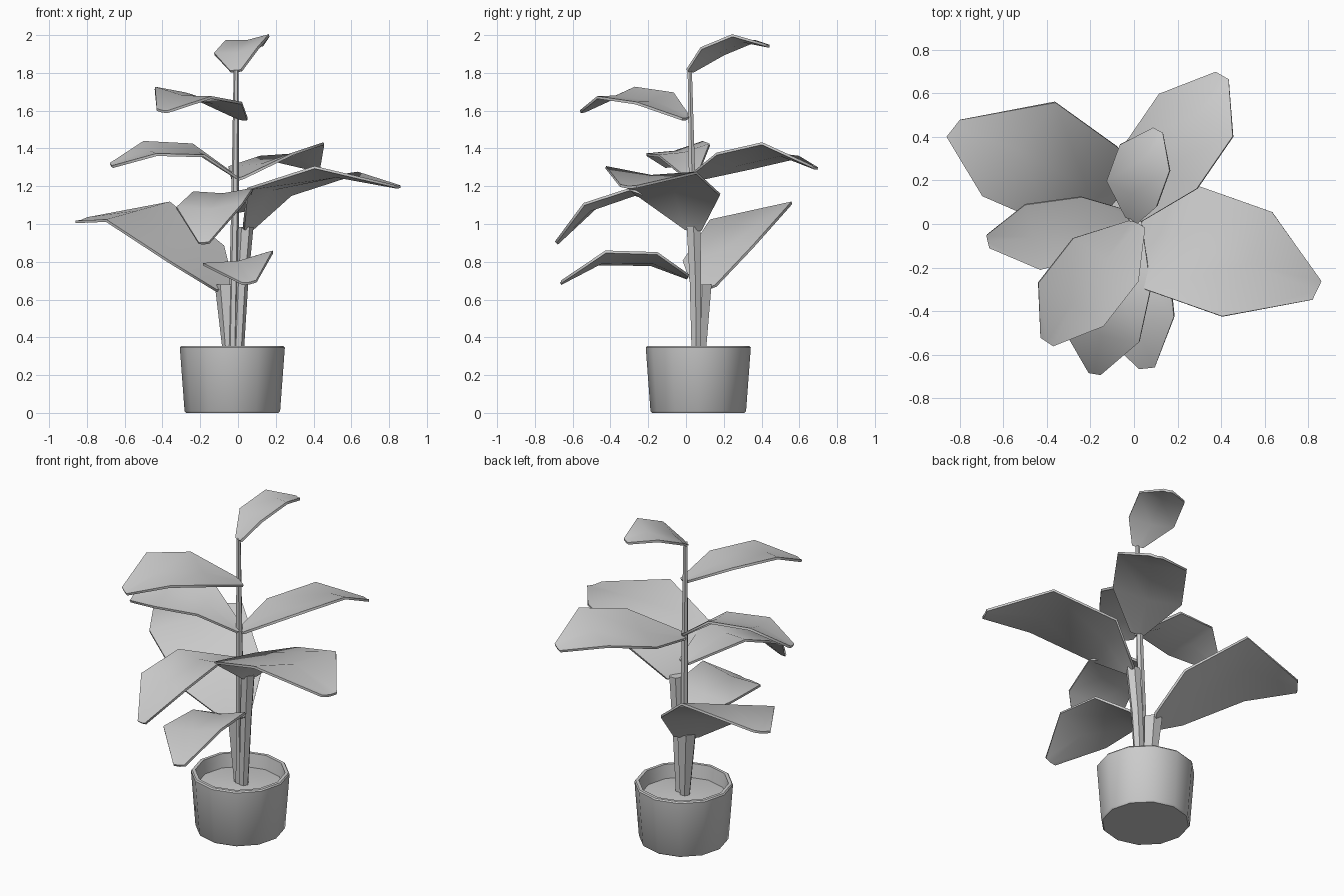
import bpy, bmesh, math
from mathutils import Vector

cube = bpy.data.objects.get("Cube")
if cube:
    bpy.data.objects.remove(cube, do_unlink=True)

# One plain grey for the whole plant
grey = bpy.data.materials.new("plain grey")
grey.use_nodes = True
grey.diffuse_color = (0.6, 0.6, 0.6, 1)
grey.node_tree.nodes["Principled BSDF"].inputs["Base Color"].default_value = grey.diffuse_color


def finish(name, bm, angle, thickness=0):
    """Turn a bmesh into a smooth-shaded object, thickened if asked."""
    bmesh.ops.recalc_face_normals(bm, faces=bm.faces)
    mesh = bpy.data.meshes.new(name)
    bm.to_mesh(mesh)
    bm.free()
    mesh.materials.append(grey)
    obj = bpy.data.objects.new(name, mesh)
    bpy.context.collection.objects.link(obj)
    bpy.ops.object.select_all(action='DESELECT')
    obj.select_set(True)
    bpy.context.view_layer.objects.active = obj
    if thickness:
        solid = obj.modifiers.new("thickness", 'SOLIDIFY')
        solid.thickness = thickness
        solid.offset = 0
        bpy.ops.object.modifier_apply(modifier=solid.name)
    bpy.ops.object.shade_smooth_by_angle(angle=math.radians(angle))
    return obj


def rings(name, sections, sides, angle):
    """Skin horizontal rings, given as (centre, radius), and cap both ends."""
    bm = bmesh.new()
    loops = []
    for centre, radius in sections:
        turns = [math.tau * i / sides for i in range(sides)]
        loops.append([bm.verts.new(Vector(centre) + radius * Vector((math.cos(t), math.sin(t), 0)))
                      for t in turns])
    for low, high in zip(loops, loops[1:]):
        for i in range(sides):
            j = (i + 1) % sides
            bm.faces.new((low[i], low[j], high[j], high[i]))
    bm.faces.new(loops[0][::-1])
    bm.faces.new(loops[-1])
    return finish(name, bm, angle)


def leaf(name, spine, side, widths=(0.2, 0.9, 1, 0.2), sags=(0.12, 0.12, 0.12, 0.12)):
    """Blade along a spine: side vector scaled by widths, midrib lowered by sags."""
    side = Vector(side)
    bm = bmesh.new()
    rows = []
    for point, width, sag in zip(spine, widths, sags):
        middle = Vector(point)
        rib = middle - Vector((0, 0, sag * width * side.length))
        rows.append([bm.verts.new(p) for p in
                     (middle - side * width, rib, middle + side * width)])
    for a, b in zip(rows, rows[1:]):
        for i in range(2):
            bm.faces.new((a[i], a[i + 1], b[i + 1], b[i]))
    return finish(name, bm, 60, 0.014)


# Pot with a wall, a rim and a gently mounded soil surface
pot_x, pot_y = -0.03, 0.065
profile = [(0.245, 0), (0.253, 0.01), (0.278, 0.345), (0.272, 0.353),
           (0.253, 0.353), (0.242, 0.27), (0.1, 0.287)]
rings("pot", [((pot_x, pot_y, z), r) for r, z in profile], 12, 40)

# Stems: the thin trunk and the two thick leaf stalks, flaring into their leaves
rings("main_stem", [((-0.03, 0.06, 0.27), 0.025), ((-0.015, 0.035, 1.1), 0.021),
                    ((-0.01, 0.02, 1.815), 0.013)], 6, 50)
rings("right_stalk", [((0, 0.055, 0.27), 0.028), ((0.02, 0.05, 0.7), 0.035),
                      ((0.04, 0.04, 0.985), 0.042)], 6, 50)
rings("left_stalk", [((-0.045, 0.075, 0.27), 0.03), ((-0.065, 0.085, 0.68), 0.058)], 6, 50)

# Two large leaves on the stalks
leaf("large_right_leaf",
     [(0.05, 0.04, 0.97), (0.165, -0.06, 1.17), (0.52, -0.185, 1.285), (0.84, -0.305, 1.2)],
     (0.115, 0.24, -0.015), (0.18, 1, 1, 0.18), (0.12, -0.04, 0.12, 0.12))
leaf("large_left_leaf",
     [(-0.07, 0.1, 0.66), (-0.22, 0.17, 0.84), (-0.53, 0.345, 1.065), (-0.83, 0.44, 1.02)],
     (0.16, 0.205, 0.045), (0.28, 0.9, 1.05, 0.19), (0.12, 0, 0, 0.12))

# Small leaves, from the top of the plant down
leaf("top_leaf",
     [(-0.01, 0.02, 1.81), (-0.01, 0.14, 1.915), (0.05, 0.305, 1.983), (0.11, 0.43, 1.945)],
     (0.115, -0.06, 0.015), (0.25, 1, 1, 0.2))
leaf("upper_front_leaf",
     [(0.02, 0, 1.56), (-0.13, -0.165, 1.665), (-0.29, -0.37, 1.695), (-0.4, -0.54, 1.6)],
     (0.15, -0.1, -0.025), (0.2, 1, 1, 0.2))
leaf("middle_right_leaf_back",
     [(0, 0.03, 1.24), (0.12, 0.26, 1.335), (0.285, 0.5, 1.39), (0.405, 0.68, 1.3)],
     (0.17, -0.098, 0.036), (0.2, 1, 1, 0.18))
leaf("middle_left_leaf",
     [(-0.01, 0.03, 1.25), (-0.21, -0.01, 1.39), (-0.465, -0.06, 1.4), (-0.67, -0.08, 1.31)],
     (-0.035, 0.15, 0.033))
leaf("middle_front_leaf",
     [(0, 0.02, 1.07), (-0.08, -0.27, 1.175), (-0.15, -0.51, 1.095), (-0.18, -0.685, 0.9)],
     (0.175, -0.03, 0.01), (0.2, 0.9, 1, 0.16))
leaf("low_front_leaf",
     [(0, 0.01, 0.72), (-0.01, -0.17, 0.815), (0, -0.445, 0.82), (0.06, -0.66, 0.69)],
     (0.185, 0.02, 0.033), (0.2, 0.9, 1, 0.2))
